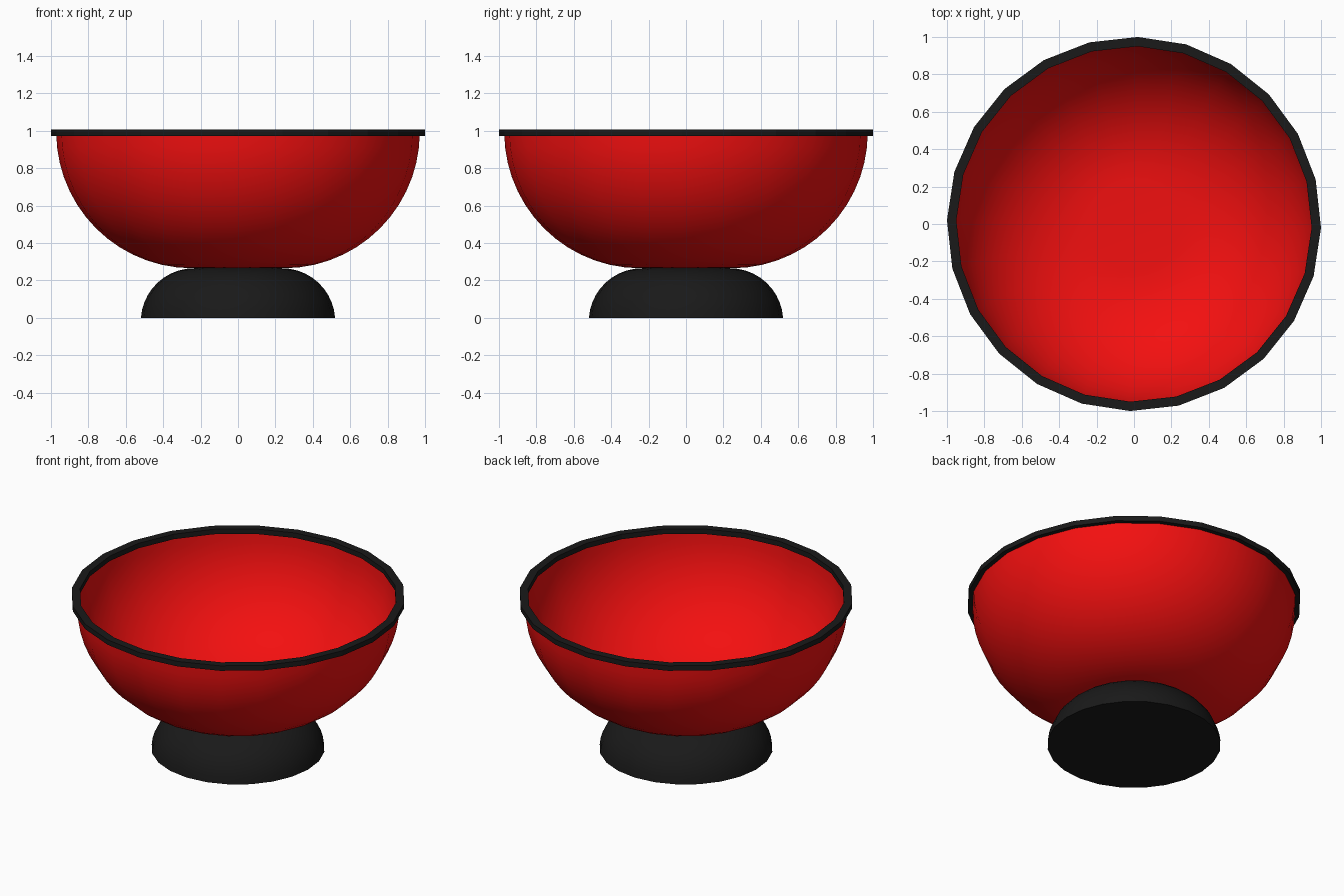
import bpy, bmesh
from math import sin, cos, pi, radians

if "Cube" in bpy.data.objects:
    bpy.data.objects.remove(bpy.data.objects["Cube"])

SIDES = 24
TURN = radians(-1.2)


def material(name, color):
    mat = bpy.data.materials.new(name)
    mat.diffuse_color = (*color, 1)
    mat.use_nodes = True
    mat.node_tree.nodes["Principled BSDF"].inputs["Base Color"].default_value = mat.diffuse_color
    return mat


def lathe(name, profile, mat, closed=False, smooth_angle=40):
    """Revolve an (r, z) profile around z; r = 0 makes a pole."""
    bm = bmesh.new()
    rings = []
    for r, z in profile:
        if r == 0:
            rings.append([bm.verts.new((0, 0, z))] * SIDES)
        else:
            angles = [TURN + 2 * pi * i / SIDES for i in range(SIDES)]
            rings.append([bm.verts.new((r * cos(a), r * sin(a), z)) for a in angles])
    pairs = list(zip(rings, rings[1:]))
    if closed:
        pairs.append((rings[-1], rings[0]))
    for a, b in pairs:
        for i in range(SIDES):
            j = (i + 1) % SIDES
            corners = list(dict.fromkeys((a[i], a[j], b[j], b[i])))
            bm.faces.new(corners)
    mesh = bpy.data.meshes.new(name)
    bm.to_mesh(mesh)
    bm.free()
    mesh.materials.append(mat)
    obj = bpy.data.objects.new(name, mesh)
    bpy.context.collection.objects.link(obj)
    bpy.ops.object.select_all(action='DESELECT')
    obj.select_set(True)
    bpy.context.view_layer.objects.active = obj
    bpy.ops.object.shade_smooth_by_angle(angle=radians(smooth_angle))
    return obj


red = material("red_glaze", (0.9, 0.005, 0.005))
black = material("black_glaze", (0.01, 0.01, 0.01))

# Bowl: thin open shell, flat floor and quarter-round wall
STEPS = 14
wall = [(0.245 + 0.727 * sin(pi / 2 * i / STEPS), 0.992 - 0.727 * cos(pi / 2 * i / STEPS))
        for i in range(STEPS + 1)]
lathe("bowl", [(0, 0.265)] + wall, red)

# Rim: square-section band straddling the bowl's lip
lathe("rim", [(0.95, 0.973), (1.0, 0.973), (1.0, 1.006), (0.95, 1.006)], black,
      closed=True, smooth_angle=10)

# Foot: rounded dome with a closed underside
start = 0.0702  # arc angle where its circle meets the ground
dome = []
for i in range(11):
    a = start + (pi / 2 - start) * i / 10
    dome.append((0.235 + 0.285 * cos(a), -0.02 + 0.285 * sin(a)))
lathe("foot", [(0, 0)] + dome + [(0, 0.265)], black)
